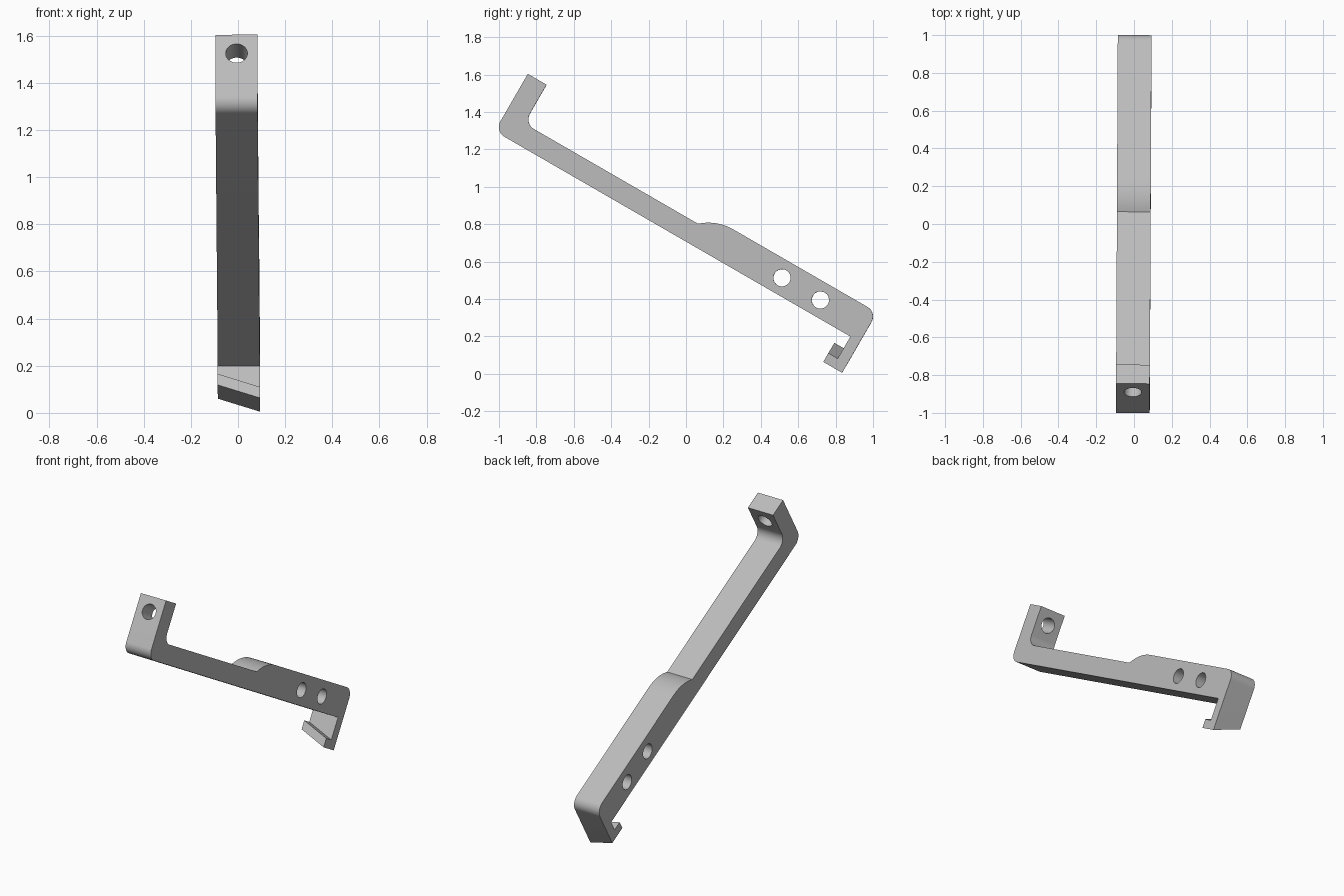
import bpy, bmesh, math
from mathutils import Matrix, Vector

cube = bpy.data.objects.get("Cube")
if cube:
    bpy.data.objects.remove(cube, do_unlink=True)

HALF = 0.0893                       # half width of the bracket
LOW, THIN, THICK = 0.612, 0.727, 0.795   # underside, thin top, thick top
FRONT, BACK = -1.534, 0.7206        # outer ends along the bar
ARM = 0.116                         # front arm thickness
R = 0.06                            # corner radius
SLANT = 0.064                       # rise of the hook across the width

# Local frame: X width, Y along the bar, Z across it; the bar tilts 30 degrees
tilt = Matrix.Rotation(math.radians(-30), 4, 'X')
yaw = Matrix.Rotation(-0.0043, 4, 'Z')
place = Matrix.Translation((0.0005, 0, 0)) @ tilt @ yaw

grey = bpy.data.materials.new("light grey")
grey.use_nodes = True
grey.diffuse_color = (0.5, 0.5, 0.5, 1)
grey.node_tree.nodes["Principled BSDF"].inputs["Base Color"].default_value = (0.5, 0.5, 0.5, 1)


def arc(cy, cz, r, start, end, steps=14):
    angles = [math.radians(start + (end - start) * i / steps) for i in range(steps + 1)]
    return [(cy + r * math.cos(a), cz + r * math.sin(a)) for a in angles]


def make_object(name, bm):
    bmesh.ops.recalc_face_normals(bm, faces=bm.faces)
    mesh = bpy.data.meshes.new(name)
    bm.to_mesh(mesh)
    bm.free()
    obj = bpy.data.objects.new(name, mesh)
    bpy.context.collection.objects.link(obj)
    mesh.materials.append(grey)
    return obj


# Side profile: rounded front arm, thin bar, swelling to the thick bar, hook
inner = FRONT + ARM
lip_top, tip, hook_end = 0.476, 0.604, 0.422
arm_face = 0.662
run, rise = 0.177, THICK - THIN
swell = 2 * math.degrees(math.atan(rise / run))
swell_r = run / math.sin(math.radians(swell))
profile = [(FRONT, 0.966), (inner, 0.966)]
profile += arc(inner + R, THIN + R, R, 180, 270)
profile += arc(-0.168, THICK - swell_r, swell_r, 90 + swell, 90)
profile += arc(BACK - R, THICK - R, R, 90, 0)
profile += [(BACK, hook_end), (tip, hook_end), (tip, lip_top),
            (arm_face, lip_top), (arm_face, LOW)]
profile += arc(FRONT + R, LOW + R, R, 270, 180)

bm = bmesh.new()
sides = []
for x in (-HALF, HALF):
    ring = []
    for y, z in profile:
        # The hook end slopes across the width
        lift = SLANT if x < 0 and z < 0.5 else 0
        ring.append(bm.verts.new((x, y, z + lift)))
    sides.append(ring)
    bm.faces.new(ring)
for i in range(len(profile)):
    j = (i + 1) % len(profile)
    bm.faces.new((sides[0][i], sides[0][j], sides[1][j], sides[1][i]))
bracket = make_object("bracket", bm)


# Round holes: two across the thick bar, one through the front arm
def drill(name, centre, axis):
    bm = bmesh.new()
    bmesh.ops.create_cone(bm, cap_ends=True, segments=40, radius1=0.046,
                          radius2=0.046, depth=0.4)
    turn = Vector((0, 0, 1)).rotation_difference(Vector(axis)).to_matrix().to_4x4()
    bm.transform(Matrix.Translation(centre) @ turn)
    cutter = make_object(name, bm)
    cutter.hide_render = True
    mod = bracket.modifiers.new(name, 'BOOLEAN')
    mod.operation = 'DIFFERENCE'
    mod.solver = 'EXACT'
    mod.object = cutter
    return cutter


cutters = [drill("hole_cutter_inner", (0, 0.188, 0.701), (1, 0, 0)),
           drill("hole_cutter_outer", (0, 0.425, 0.701), (1, 0, 0)),
           drill("arm_hole_cutter", (0, FRONT + ARM / 2, 0.875), (0, 1, 0))]

# Apply the cuts, then remove the cutters
bpy.ops.object.select_all(action='DESELECT')
bracket.select_set(True)
bpy.context.view_layer.objects.active = bracket
for cutter in cutters:
    bpy.ops.object.modifier_apply(modifier=cutter.name)
for cutter in cutters:
    bpy.data.objects.remove(cutter, do_unlink=True)

bracket.data.transform(place)
bpy.ops.object.shade_smooth_by_angle(angle=math.radians(30))
